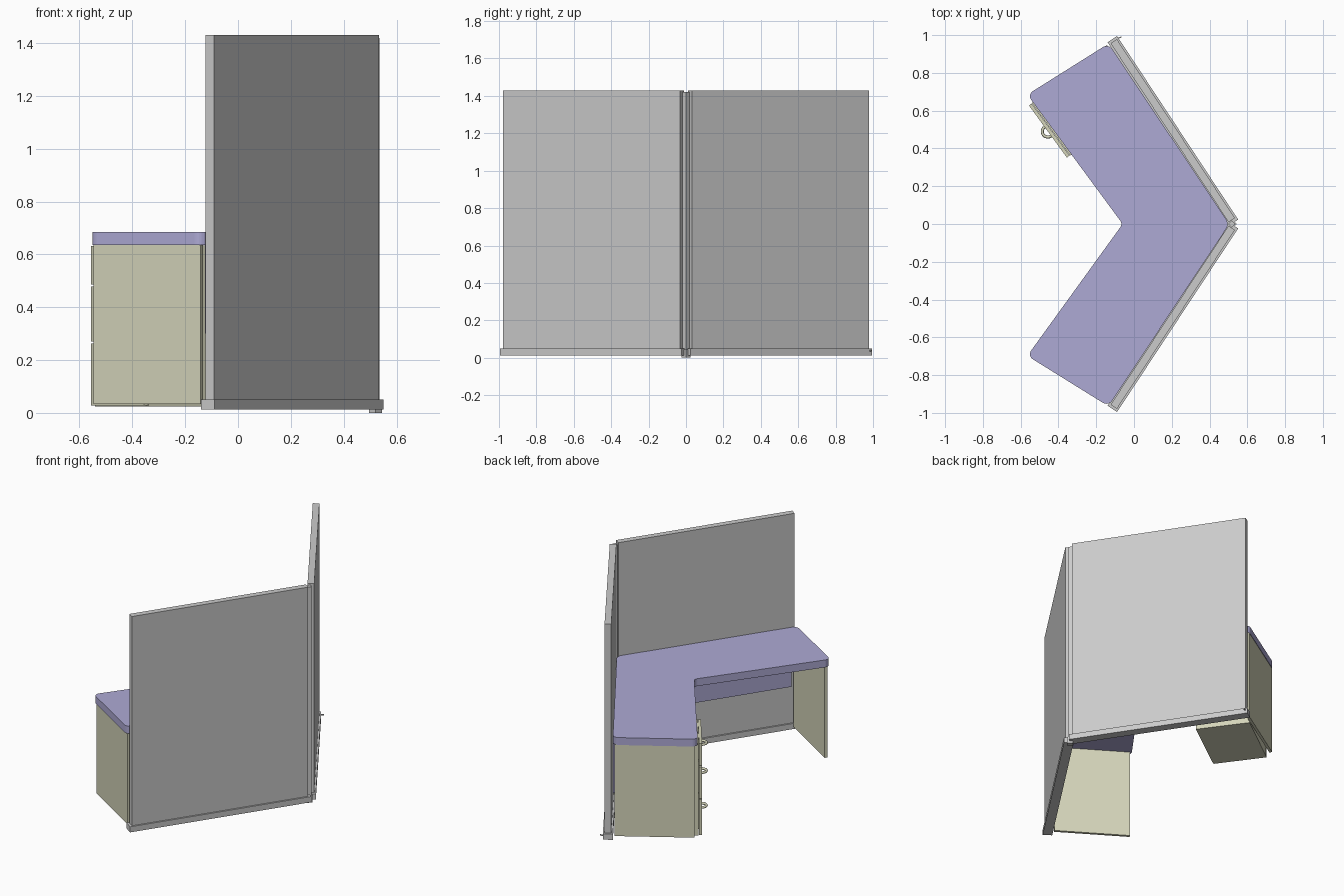
import bpy, bmesh, math
from mathutils import Vector

if "Cube" in bpy.data.objects:
    bpy.data.objects.remove(bpy.data.objects["Cube"])

def material(name, rgb):
    m = bpy.data.materials.new(name)
    m.diffuse_color = (*rgb, 1)
    m.use_nodes = True
    m.node_tree.nodes["Principled BSDF"].inputs["Base Color"].default_value = m.diffuse_color
    return m

PURPLE = material("purple_laminate", (0.42, 0.40, 0.66))
OLIVE = material("olive_paint", (0.66, 0.66, 0.49))

def prism(name, pts, z0, z1, mat=None, rounds=None):
    """Extrude a plan outline upwards; rounds maps corner index to a rounding size."""
    bm = bmesh.new()
    vs = [bm.verts.new((x, y, z0)) for x, y in pts]
    bm.faces.new(vs)
    for i, r in (rounds or {}).items():
        bmesh.ops.bevel(bm, geom=[vs[i]], offset=r, segments=6, profile=0.5, affect='VERTICES')
    ext = bmesh.ops.extrude_face_region(bm, geom=bm.faces[:])
    top = [g for g in ext["geom"] if isinstance(g, bmesh.types.BMVert)]
    bmesh.ops.translate(bm, verts=top, vec=(0, 0, z1 - z0))
    bmesh.ops.recalc_face_normals(bm, faces=bm.faces[:])
    me = bpy.data.meshes.new(name)
    bm.to_mesh(me)
    bm.free()
    ob = bpy.data.objects.new(name, me)
    bpy.context.collection.objects.link(ob)
    if mat:
        me.materials.append(mat)
    return ob

def strip(origin, along, a0, a1, b0, b1, sy=1):
    """Plan rectangle: a runs along the direction, b runs to its left."""
    o, u = Vector(origin), Vector(along).normalized()
    n = Vector((-u.y, u.x))
    out = [o + u * a + n * b for a, b in ((a0, b0), (a1, b0), (a1, b1), (a0, b1))]
    return [(p.x, p.y * sy) for p in out]

# Both wings: screen panel, base rail, modesty panel, end panel
WALL_START, WALL_DIR = (-0.107, -0.967), (0.551, 0.835)
for side, sy in (("near", 1), ("far", -1)):
    def wall(a0, a1, b0, b1):
        return strip(WALL_START, WALL_DIR, a0, a1, b0, b1, sy)
    prism(f"{side}_screen_panel", wall(0, 1.134, -0.02, 0.02), 0.05, 1.43)
    prism(f"{side}_base_rail", wall(-0.014, 1.15, -0.03, 0.03), 0.013, 0.05)
    prism(f"{side}_modesty_panel", wall(0.03, 1.10, 0.03, 0.042), 0.30, 0.636, PURPLE)
    prism(f"{side}_end_panel",
          strip((-0.555, -0.692), (0.415, -0.262), 0.008, 0.485, 0.004, 0.022, sy),
          0.033, 0.636, OLIVE)

# Corner post with its foot and the base connector at the free end
prism("corner_post", [(0.50, 0), (0.518, -0.018), (0.536, 0), (0.518, 0.018)], 0.04, 1.42)
prism("corner_foot", [(0.495, 0), (0.52, -0.025), (0.545, 0), (0.52, 0.025)], 0, 0.045)
prism("base_connector", [(-0.095, 0.975), (-0.065, 0.988), (-0.068, 0.993), (-0.098, 0.98)], 0.033, 0.04)

# Desk top, one angled slab with rounded corners
prism("desk_top",
      [(-0.565, 0.685), (-0.06, 0), (-0.565, -0.698), (-0.135, -0.965), (0.505, 0), (-0.135, 0.955)],
      0.635, 0.684, PURPLE,
      {0: 0.035, 1: 0.02, 2: 0.035, 3: 0.035, 4: 0.03, 5: 0.035})

# Drawer pedestal under the far wing
CAB, CAB_DIR = (-0.555, 0.68), (0.589, -0.808)
prism("pedestal_body", strip(CAB, CAB_DIR, 0.04, 0.385, -0.012, 0.42), 0.025, 0.634, OLIVE)
cu = Vector(CAB_DIR).normalized()
cn = Vector((-cu.y, cu.x))
drawers = (("bottom", 0.028, 0.262), ("middle", 0.27, 0.478), ("top", 0.486, 0.632))
for label, z0, z1 in drawers:
    prism(f"{label}_drawer_front", strip(CAB, CAB_DIR, 0.042, 0.383, -0.032, -0.014), z0, z1, OLIVE)

    # Half-ring pull handle
    c = bpy.data.curves.new(f"{label}_handle", 'CURVE')
    c.dimensions = '3D'
    c.bevel_depth = 0.008
    c.bevel_resolution = 2
    c.use_fill_caps = True
    sp = c.splines.new('POLY')
    sp.points.add(12)
    mid = Vector(CAB) + cu * 0.212 - cn * 0.03
    for i, p in enumerate(sp.points):
        t = math.pi * i / 12
        q = mid + cu * 0.03 * math.cos(t) - cn * 0.032 * math.sin(t)
        p.co = (q.x, q.y, (z0 + z1) / 2, 1)
    c.materials.append(OLIVE)
    bpy.context.collection.objects.link(bpy.data.objects.new(f"{label}_handle", c))
